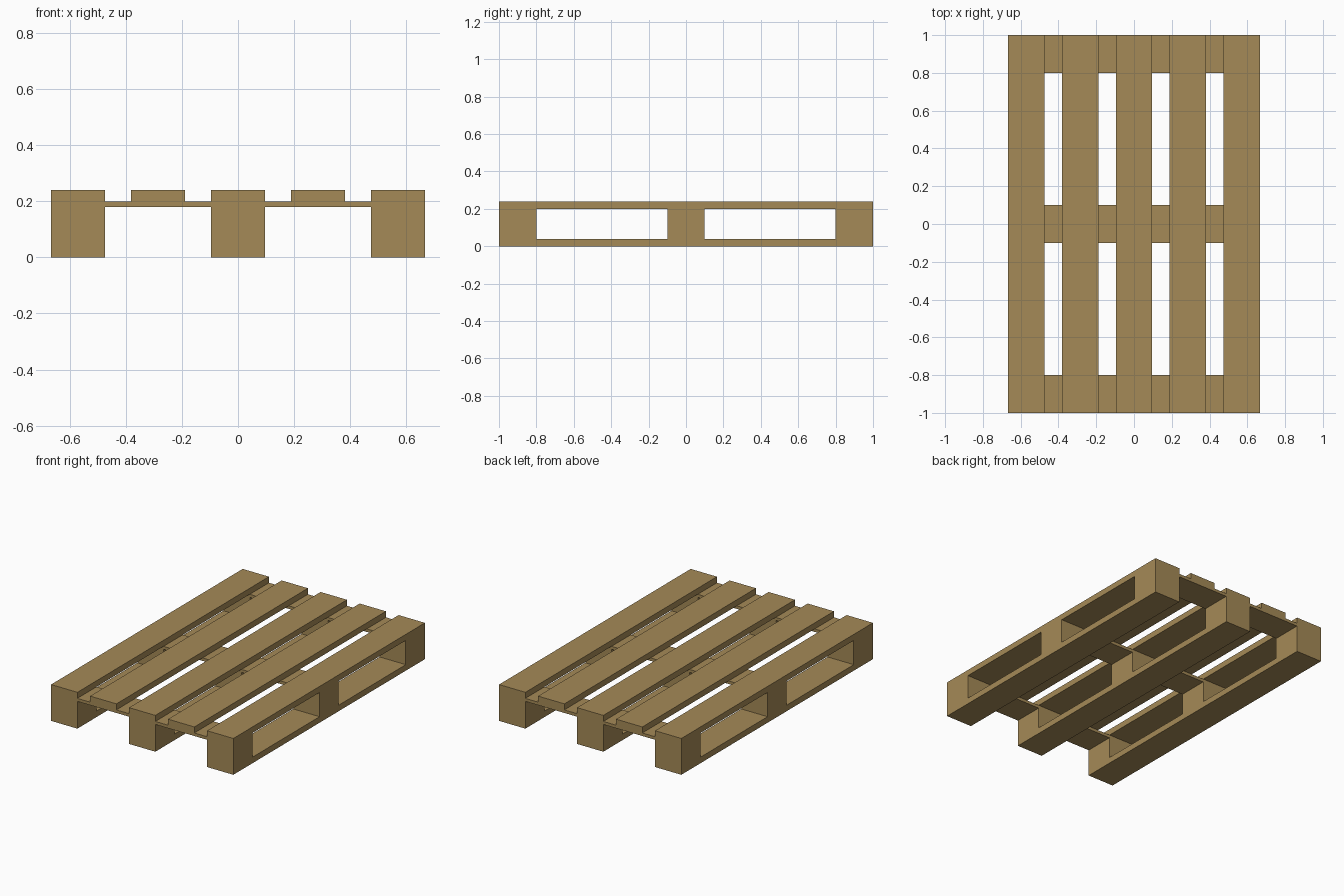
import bpy

old = bpy.data.objects.get("Cube")
if old:
    bpy.data.objects.remove(old, do_unlink=True)

# Single bare-wood colour
WOOD = (0.376, 0.254, 0.095, 1.0)
wood = bpy.data.materials.new("tan wood")
wood.use_nodes = True
wood.diffuse_color = WOOD
wood.node_tree.nodes["Principled BSDF"].inputs["Base Color"].default_value = WOOD

BOARD_W = 0.192                    # width of planks, runners and blocks
PITCH = 0.285                      # spacing of the top planks
ROWS = {"front": -0.9, "middle": 0.0, "back": 0.9}
COLUMNS = {"right": -2 * PITCH, "centre": 0.0, "left": 2 * PITCH}
ROW_D = 0.2
Z_RUNNER, Z_BLOCK, Z_CROSS, Z_TOP = 0.04, 0.18, 0.2, 0.24


def board(name, x, y, width, depth, bottom, top):
    """Add a sharp-edged wooden box between two heights."""
    bpy.ops.mesh.primitive_cube_add(size=1, location=(x, y, (bottom + top) / 2))
    ob = bpy.context.object
    ob.name = name
    ob.scale = (width, depth, top - bottom)
    bpy.ops.object.transform_apply(location=False, rotation=False, scale=True)
    ob.data.materials.append(wood)


# Bottom runners with three spacer blocks each
for side, x in COLUMNS.items():
    board(f"{side}_runner", x, 0, BOARD_W, 2, 0, Z_RUNNER)
    for row, y in ROWS.items():
        board(f"{row}_{side}_block", x, y, BOARD_W, ROW_D, Z_RUNNER, Z_BLOCK)

# Thin cross boards joining the blocks
for row, y in ROWS.items():
    board(f"{row}_cross_board", 0, y, 4 * PITCH + BOARD_W, ROW_D, Z_BLOCK, Z_CROSS)

# Five lengthwise deck planks
for i in range(5):
    board(f"deck_plank_{i + 1}", (i - 2) * PITCH, 0, BOARD_W, 2, Z_CROSS, Z_TOP)
